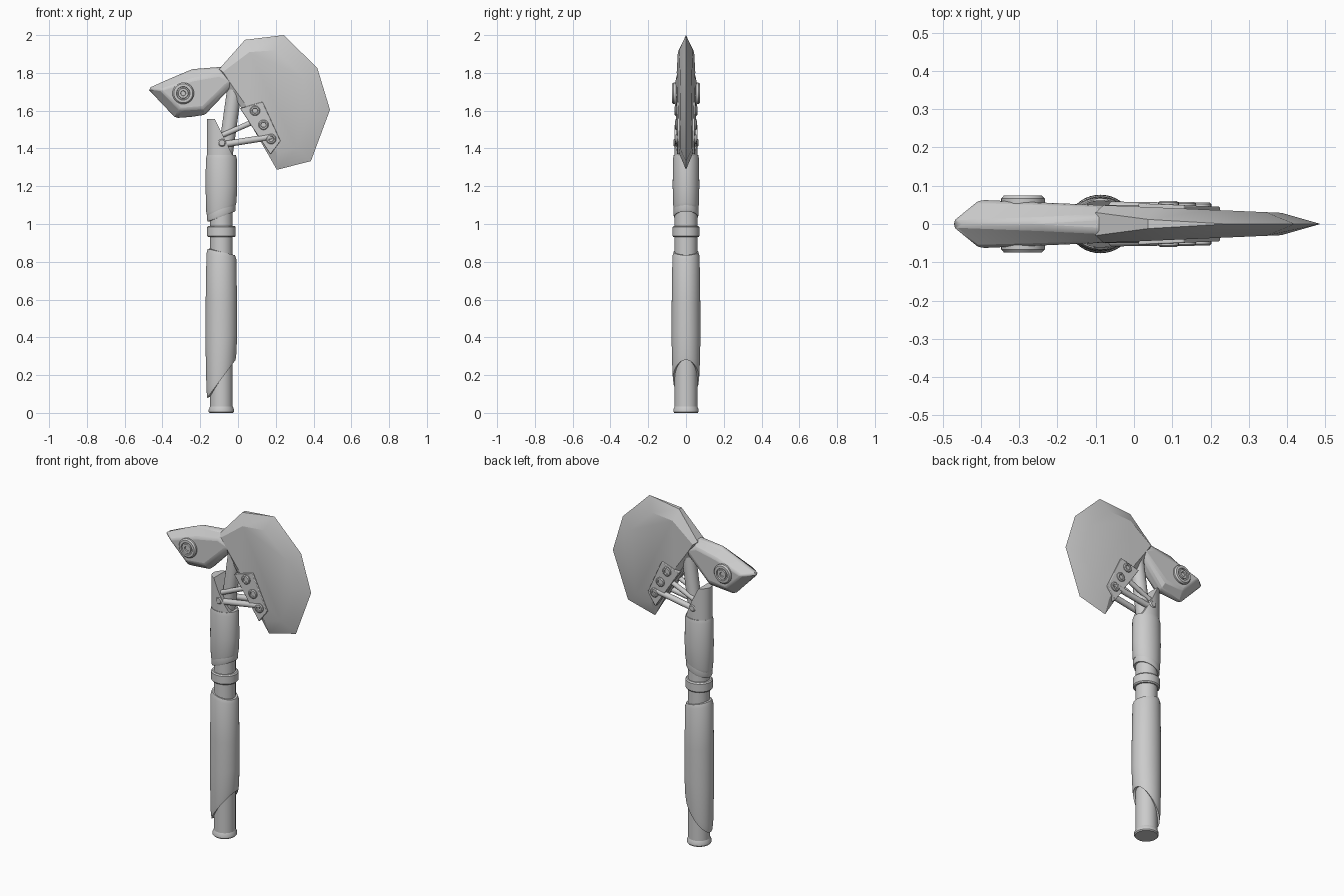
import bpy, bmesh, math
from mathutils import Vector

cube = bpy.data.objects.get("Cube")
if cube:
    bpy.data.objects.remove(cube)

grey = bpy.data.materials.new("plain grey")
grey.use_nodes = True
grey.diffuse_color = (0.6, 0.6, 0.6, 1)
grey.node_tree.nodes["Principled BSDF"].inputs["Base Color"].default_value = (0.6, 0.6, 0.6, 1)

AXIS = -0.088  # handle centre line


def finish(name, bm, angle=30, bevel=0):
    bmesh.ops.recalc_face_normals(bm, faces=bm.faces)
    mesh = bpy.data.meshes.new(name)
    bm.to_mesh(mesh)
    bm.free()
    obj = bpy.data.objects.new(name, mesh)
    bpy.context.collection.objects.link(obj)
    mesh.materials.append(grey)
    if bevel:
        mod = obj.modifiers.new("soft edges", 'BEVEL')
        mod.width, mod.segments = bevel, 2
        mod.limit_method, mod.angle_limit = 'ANGLE', math.radians(30)
    bpy.ops.object.select_all(action='DESELECT')
    obj.select_set(True)
    bpy.context.view_layer.objects.active = obj
    bpy.ops.object.shade_smooth_by_angle(angle=math.radians(angle))
    return obj


def skin(bm, rings):
    """Bridge closed rings of equal length and cap both ends."""
    loops = [[bm.verts.new(p) for p in ring] for ring in rings]
    n = len(loops[0])
    for a, b in zip(loops, loops[1:]):
        for i in range(n):
            j = (i + 1) % n
            bm.faces.new((a[i], a[j], b[j], b[i]))
    bm.faces.new(loops[0])
    bm.faces.new(loops[-1])


def sleeve(rings, squash=1.0, sides=40):
    """Upright tube; each ring is (radius, z at left, z at right), so ends can slant."""
    out = []
    for r, zl, zr in rings:
        ring = []
        for i in range(sides):
            a = math.tau * i / sides
            t = (math.cos(a) + 1) / 2
            ring.append((AXIS + r * math.cos(a), r * squash * math.sin(a), zl + (zr - zl) * t))
        out.append(ring)
    bm = bmesh.new()
    skin(bm, out)
    return bm


def rod(name, a, b, r, sides=20):
    a, b = Vector(a), Vector(b)
    q = (b - a).to_track_quat('Z', 'Y')
    circle = [q @ Vector((r * math.cos(math.tau * i / sides), r * math.sin(math.tau * i / sides), 0))
              for i in range(sides)]
    bm = bmesh.new()
    skin(bm, [[a + c for c in circle], [b + c for c in circle]])
    return finish(name, bm)


def cheek(x):
    return 0.0457 - 0.043 * x  # half thickness of the head


def slab(name, outline, plateau, bevel=0):
    """Head piece: outline is (x, z, half thickness), plateau is the flat of each cheek."""
    bm = bmesh.new()
    inner = [(x, z, cheek(x)) for x, z in plateau]
    skin(bm, [[(x, s * y, z) for x, z, y in pts]
              for pts, s in ((inner, -1), (outline, -1), (outline, 1), (inner, 1))])
    bmesh.ops.remove_doubles(bm, verts=bm.verts, dist=0.0005)
    return finish(name, bm, 25, bevel)


def disc(name, x, z, profile, side, sides=28):
    """Round fitting on a cheek; profile is (radius, distance from the middle plane)."""
    bm = bmesh.new()
    skin(bm, [[(x + r * math.cos(math.tau * i / sides), side * y, z + r * math.sin(math.tau * i / sides))
               for i in range(sides)] for r, y in profile])
    return finish(name, bm)


# Handle core with its foot ring and middle band
finish("shaft", sleeve([(0.06, 0.02, 0.02), (0.06, 1.36, 1.36)]))
finish("foot_ring", sleeve([(0.062, 0, 0), (0.067, 0.006, 0.006), (0.067, 0.018, 0.018), (0.06, 0.034, 0.034)]))
finish("middle_band", sleeve([(0.06, 0.93, 0.93), (0.07, 0.93, 0.93), (0.076, 0.937, 0.937),
                              (0.076, 0.983, 0.983), (0.07, 0.99, 0.99), (0.06, 0.99, 0.99)], 0.94))

# Grips with slanted ends
finish("lower_grip", sleeve([(0.058, 0.085, 0.285), (0.075, 0.08, 0.28), (0.079, 0.12, 0.31),
                             (0.084, 0.36, 0.42), (0.083, 0.6, 0.58), (0.079, 0.845, 0.815),
                             (0.072, 0.868, 0.835), (0.056, 0.87, 0.837)], 0.91))
finish("upper_grip", sleeve([(0.06, 1.05, 1.105), (0.076, 1.045, 1.1), (0.08, 1.06, 1.115),
                             (0.084, 1.2, 1.2), (0.082, 1.345, 1.345), (0.077, 1.365, 1.365)], 0.84))
finish("grip_lip", sleeve([(0.058, 1.015, 1.068), (0.072, 1.013, 1.066), (0.076, 1.022, 1.077),
                           (0.074, 1.06, 1.11)], 0.88))

# Shaft end, sliced on the slant
bm = sleeve([(0.077, 1.33, 1.33), (0.077, 1.555, 1.555)], 0.8)
cut = bmesh.ops.bisect_plane(bm, geom=bm.verts[:] + bm.edges[:] + bm.faces[:],
                             plane_co=(-0.122, 0, 1.555), plane_no=(0.185, 0, 0.09), clear_outer=True)
bmesh.ops.holes_fill(bm, edges=bm.edges[:])
finish("shaft_end", bm)

# Neck carrying the head
rod("neck", (-0.068, 0, 1.36), (-0.015, 0, 1.74), 0.039, 28)

# Blade
slab("blade",
     [(-0.1, 1.82, 0.03), (0.037, 1.975, 0.012), (0.243, 2.0, 0), (0.42, 1.825, 0), (0.487, 1.605, 0),
      (0.386, 1.333, 0), (0.206, 1.287, 0), (0.02, 1.61, 0.03), (-0.05, 1.72, 0.03)],
     [(-0.08, 1.805), (0.06, 1.91), (0.2, 1.92), (0.345, 1.775), (0.385, 1.605),
      (0.31, 1.40), (0.205, 1.375), (0.045, 1.625), (-0.03, 1.73)])

# Pick-shaped poll
slab("poll",
     [(-0.487, 1.72, 0), (-0.24, 1.82, 0.012), (-0.085, 1.832, 0.02), (-0.02, 1.76, 0.03),
      (-0.04, 1.72, 0.03), (-0.175, 1.578, 0.02), (-0.33, 1.555, 0)],
     [(-0.41, 1.712), (-0.24, 1.765), (-0.1, 1.79), (-0.03, 1.76),
      (-0.055, 1.74), (-0.185, 1.615), (-0.305, 1.605)], 0.012)

# Fittings on both cheeks
for side, tag in ((-1, "front"), (1, "back")):
    disc("poll_disc_" + tag, -0.29, 1.692,
         [(0.057, 0.04), (0.057, 0.066), (0.05, 0.074), (0.036, 0.075), (0.034, 0.068),
          (0.028, 0.068), (0.026, 0.074), (0.014, 0.074), (0.012, 0.068)], side)

    # Bolt plate
    corners = [(0.01, 1.612), (0.13, 1.647), (0.225, 1.44), (0.172, 1.368)]
    bm = bmesh.new()
    skin(bm, [[(x, side * (cheek(x) + d), z) for x, z in corners] for d in (-0.02, 0.009)])
    finish("bolt_plate_" + tag, bm, bevel=0.003)

    for i, (x, z) in enumerate(((0.09, 1.6), (0.135, 1.525), (0.175, 1.45))):
        y = cheek(x)
        disc(f"bolt_{tag}_{i}", x, z, [(0.027, y), (0.027, y + 0.014), (0.022, y + 0.018),
                                       (0.015, y + 0.018), (0.013, y + 0.012)], side, 20)

    # Brace rods from the shaft end to the plate
    rod("upper_brace_" + tag, (-0.095, side * 0.035, 1.465), (0.09, side * 0.035, 1.545), 0.014)
    rod("lower_brace_" + tag, (-0.085, side * 0.042, 1.42), (0.18, side * 0.038, 1.462), 0.017)
    disc("brace_pin_" + tag, -0.085, 1.43, [(0.021, 0.02), (0.021, 0.06), (0.015, 0.066)], side, 20)
